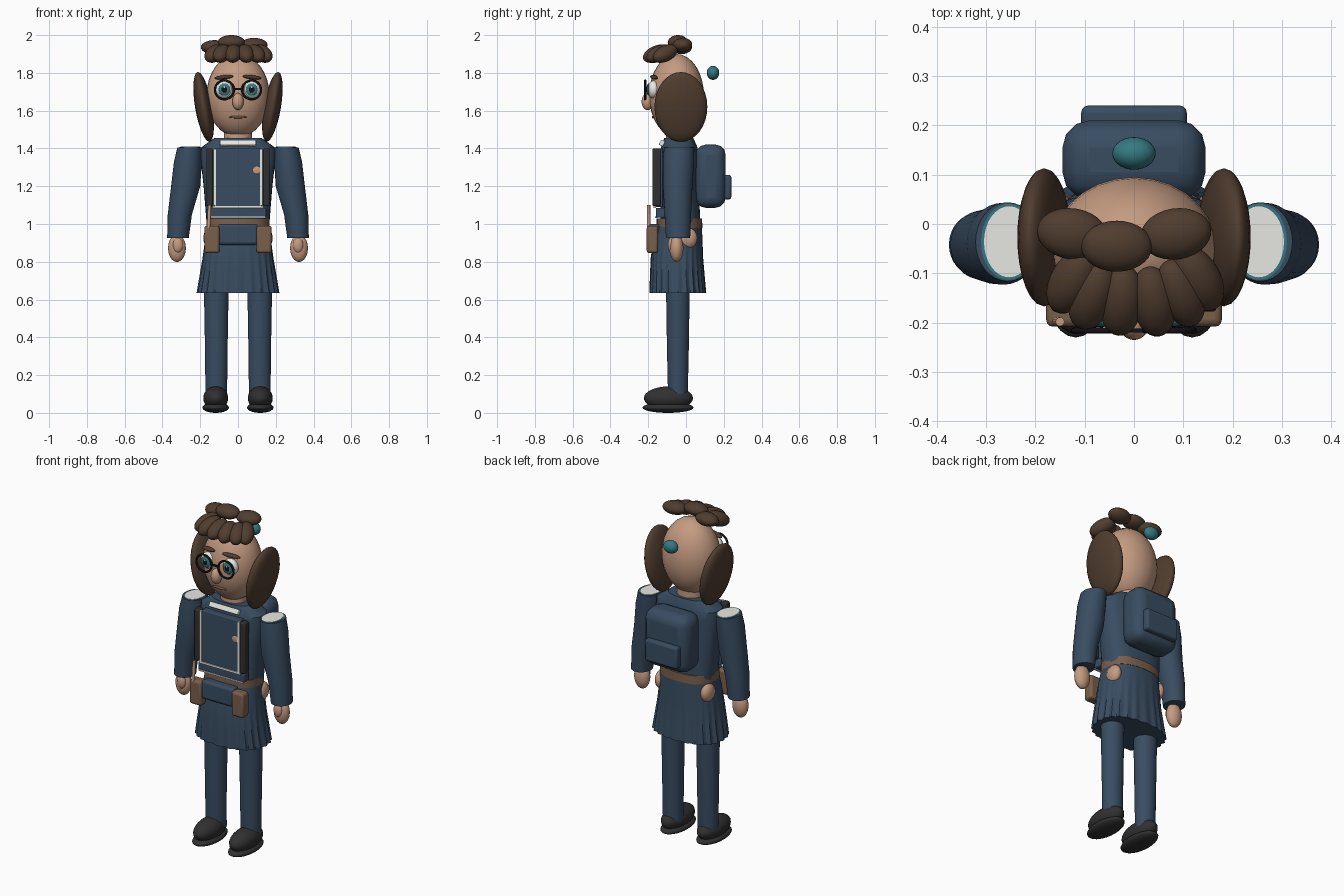
import bpy, bmesh, math
from mathutils import Matrix, Euler, Vector

if "Cube" in bpy.data.objects:
    bpy.data.objects.remove(bpy.data.objects["Cube"])


def material(name, r, g, b):
    m = bpy.data.materials.new(name)
    m.use_nodes = True
    m.diffuse_color = (r, g, b, 1)
    bsdf = next(n for n in m.node_tree.nodes if n.type == 'BSDF_PRINCIPLED')
    bsdf.inputs["Base Color"].default_value = (r, g, b, 1)
    bsdf.inputs["Roughness"].default_value = 0.7
    return m


navy = material("navy cloth", 0.04, 0.073, 0.12)
skin = material("skin", 0.56, 0.33, 0.22)
brown = material("brown hair", 0.08, 0.046, 0.028)
leather = material("leather", 0.19, 0.115, 0.07)
white = material("white", 0.8, 0.8, 0.77)
teal = material("teal", 0.035, 0.19, 0.22)
black = material("black", 0.03, 0.03, 0.032)
pupil_black = material("pupil black", 0.006, 0.006, 0.008)


def finish(name, bm, mat, bevel=0, angle=35):
    bmesh.ops.recalc_face_normals(bm, faces=bm.faces)
    me = bpy.data.meshes.new(name)
    bm.to_mesh(me)
    bm.free()
    me.materials.append(mat)
    ob = bpy.data.objects.new(name, me)
    bpy.context.collection.objects.link(ob)
    if bevel:
        mod = ob.modifiers.new("bevel", 'BEVEL')
        mod.width, mod.segments = bevel, 3
    bpy.ops.object.select_all(action='DESELECT')
    ob.select_set(True)
    bpy.context.view_layer.objects.active = ob
    bpy.ops.object.shade_smooth_by_angle(angle=math.radians(angle))
    return ob


def placed(loc, rot, size):
    return Matrix.LocRotScale(Vector(loc), Euler(rot), Vector(size))


def ball(name, loc, radii, mat, rot=(0, 0, 0)):
    bm = bmesh.new()
    bmesh.ops.create_uvsphere(bm, u_segments=28, v_segments=16, radius=1,
                              matrix=placed(loc, rot, radii))
    return finish(name, bm, mat, angle=60)


def box(name, loc, size, mat, bevel=0, rot=(0, 0, 0)):
    bm = bmesh.new()
    bmesh.ops.create_cube(bm, size=1, matrix=placed(loc, rot, size))
    return finish(name, bm, mat, bevel)


def loft(name, sections, mat, n=32, power=2, pleats=0, side=1):
    """Stack of rounded rings, each (z, centre x, centre y, radius x, radius y, pleat depth)."""
    bm = bmesh.new()
    rings = []
    for z, cx, cy, rx, ry, *depth in sections:
        ring = []
        for i in range(n):
            a = 2 * math.pi * i / n
            c, s = math.cos(a), math.sin(a)
            k = 1 + (depth[0] * math.cos(a * pleats) if depth else 0)
            x = math.copysign(abs(c) ** (2 / power), c) * rx * k
            y = math.copysign(abs(s) ** (2 / power), s) * ry * k
            ring.append(bm.verts.new((side * cx + x, cy + y, z)))
        rings.append(ring)
    for low, high in zip(rings, rings[1:]):
        for i in range(n):
            j = (i + 1) % n
            bm.faces.new((low[i], low[j], high[j], high[i]))
    bm.faces.new(rings[0])
    bm.faces.new(rings[-1])
    return finish(name, bm, mat)


def ring(name, loc, radius, tube, mat, n=32, m=8):
    bm = bmesh.new()
    grid = [[bm.verts.new((loc[0] + math.cos(a) * (radius + tube * math.cos(b)),
                           loc[1] + tube * math.sin(b),
                           loc[2] + math.sin(a) * (radius + tube * math.cos(b))))
             for b in (2 * math.pi * j / m for j in range(m))]
            for a in (2 * math.pi * i / n for i in range(n))]
    for i in range(n):
        for j in range(m):
            p, q = grid[i], grid[(i + 1) % n]
            bm.faces.new((p[j], q[j], q[(j + 1) % m], p[(j + 1) % m]))
    return finish(name, bm, mat, angle=60)


# Head and face
ball("head", (0, -0.05, 1.68), (0.167, 0.145, 0.22), skin)
loft("neck", [(1.42, 0, -0.04, 0.075, 0.065), (1.52, 0, -0.04, 0.073, 0.065)], skin)
ball("nose", (0, -0.203, 1.648), (0.03, 0.032, 0.045), skin)
ball("mouth", (0, -0.173, 1.566), (0.047, 0.008, 0.007), leather)
box("glasses_bridge", (0, -0.216, 1.715), (0.045, 0.008, 0.01), pupil_black)

# Torso, belt and skirt
loft("torso", [(0.95, 0, -0.03, 0.163, 0.105), (1.05, 0, -0.03, 0.17, 0.105),
               (1.2, 0, -0.037, 0.182, 0.1), (1.36, 0, -0.036, 0.2, 0.1),
               (1.405, 0, -0.036, 0.196, 0.097), (1.455, 0, -0.038, 0.125, 0.077)],
     navy, power=2.6)
loft("belt", [(0.98, 0, -0.035, 0.168, 0.122), (1.03, 0, -0.035, 0.168, 0.12)],
     leather, power=2.4)
loft("pleated_skirt", [(0.635, 0, -0.043, 0.213, 0.146, 0.03), (0.72, 0, -0.046, 0.2, 0.142, 0.024),
                       (0.82, 0, -0.048, 0.185, 0.137, 0.014), (0.92, 0, -0.043, 0.174, 0.13, 0),
                       (0.995, 0, -0.035, 0.166, 0.119, 0)],
     navy, n=120, power=2.4, pleats=24)

# Front panel with white trim
box("front_panel", (0, -0.145, 1.245), (0.25, 0.045, 0.31), navy, 0.006)
box("lower_band", (0, -0.135, 1.06), (0.3, 0.05, 0.05), navy, 0.006)
box("upper_trim", (0, -0.166, 1.09), (0.27, 0.014, 0.012), white)
box("lower_trim", (0, -0.158, 1.036), (0.29, 0.012, 0.008), white)
box("collar", (0, -0.125, 1.427), (0.19, 0.03, 0.03), white, 0.005, (-0.5, 0, 0))
ball("panel_patch", (0.1, -0.167, 1.285), (0.022, 0.004, 0.02), skin)

# Belt accessories
box("front_pouch", (0, -0.17, 0.945), (0.21, 0.06, 0.11), navy, 0.015)
loft("wand", [(0.9, -0.16, -0.198, 0.01, 0.01), (1.1, -0.15, -0.198, 0.009, 0.009)], skin, n=12)

# Backpack
box("backpack", (0, 0.13, 1.253), (0.29, 0.16, 0.335), navy, 0.055)
box("backpack_pocket", (0, 0.215, 1.195), (0.214, 0.05, 0.13), navy, 0.014)

# Paired parts
for side, word in ((-1, "right"), (1, "left")):
    def at(x, y, z):
        return (side * x, y, z)

    # Eyes, glasses and brows
    ball(word + "_eye", at(0.073, -0.172, 1.712), (0.045, 0.033, 0.047), white)
    ball(word + "_iris", at(0.072, -0.199, 1.712), (0.031, 0.009, 0.033), teal)
    ball(word + "_pupil", at(0.072, -0.206, 1.712), (0.015, 0.004, 0.017), pupil_black)
    ball(word + "_eye_glint", at(0.072, -0.21, 1.724), (0.005, 0.002, 0.005), white)
    ring(word + "_lens_rim", at(0.072, -0.216, 1.71), 0.05, 0.006, pupil_black)
    ball(word + "_eyebrow", at(0.075, -0.17, 1.777), (0.052, 0.016, 0.011), brown,
         (0, side * 0.1, side * 0.25))
    ball(word + "_side_hair", at(0.182, -0.027, 1.62), (0.045, 0.14, 0.187), brown,
         (0, side * 0.17, 0))

    # Arm
    loft(word + "_sleeve", [(0.925, 0.318, -0.042, 0.057, 0.064), (1.05, 0.308, -0.043, 0.064, 0.07),
                            (1.2, 0.277, -0.044, 0.077, 0.078), (1.33, 0.265, -0.04, 0.074, 0.083),
                            (1.405, 0.256, -0.036, 0.065, 0.08)], navy, side=side)
    loft(word + "_shoulder_rim", [(1.403, 0.254, -0.036, 0.056, 0.077),
                                  (1.407, 0.254, -0.036, 0.056, 0.077)], teal, side=side)
    loft(word + "_shoulder_cap", [(1.404, 0.253, -0.036, 0.051, 0.072),
                                  (1.409, 0.253, -0.036, 0.051, 0.072)], white, side=side)
    ball(word + "_hand", at(0.323, -0.05, 0.872), (0.047, 0.036, 0.073), skin)
    ball(word + "_thumb", at(0.318, -0.078, 0.888), (0.027, 0.018, 0.04), skin)

    # Vest strap, trim, hip and pouch
    box(word + "_strap", at(0.15, -0.155, 1.247), (0.035, 0.045, 0.305), black, 0.008)
    box(word + "_side_trim", at(0.124, -0.168, 1.247), (0.014, 0.014, 0.3), white)
    ball(word + "_hip", at(0.15, 0.01, 0.925), (0.033, 0.05, 0.055), skin)
    box(word + "_belt_pouch", at(0.138, -0.178, 0.918), (0.08, 0.06, 0.145), leather, 0.014)

    # Leg and shoe
    loft(word + "_leg", [(0.08, 0.115, -0.043, 0.057, 0.052), (0.35, 0.115, -0.043, 0.06, 0.058),
                         (0.75, 0.115, -0.043, 0.067, 0.064)], navy, side=side)
    ball(word + "_shoe", at(0.118, -0.093, 0.078), (0.066, 0.13, 0.062), black)
    ball(word + "_sole", at(0.118, -0.095, 0.028), (0.07, 0.135, 0.028), black)

# Hair curls: a fan over the forehead and a row on the crown
fringe = [(-0.125, -0.115), (-0.085, -0.145), (-0.025, -0.155),
          (0.04, -0.157), (0.095, -0.14), (0.13, -0.11)]
for i, (x, y) in enumerate(fringe):
    ball("fringe_curl_%d" % i, (x, y, 1.902), (0.045, 0.076, 0.042), brown, (0.4, 0, 4 * x))
crown = [(-0.125, -0.02, 1.936), (-0.035, -0.045, 1.963), (0.085, -0.02, 1.948)]
for i, loc in enumerate(crown):
    ball("crown_curl_%d" % i, loc, (0.072, 0.052, 0.037), brown, (0.1, 0, 0.15 * (i - 1)))

# Hair bauble behind the head
ball("hair_bauble", (0, 0.143, 1.8), (0.044, 0.033, 0.037), teal)
